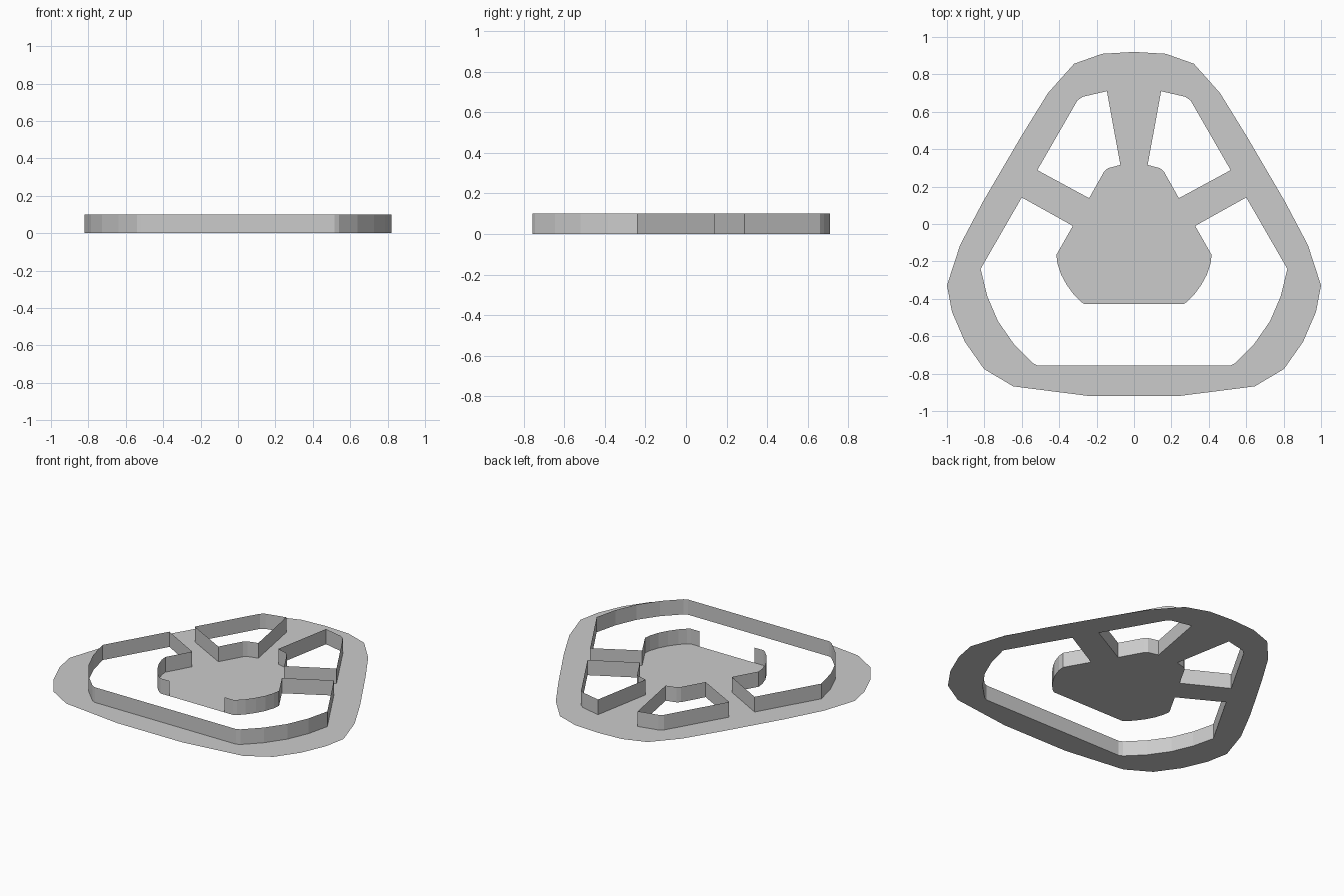
import bpy, bmesh

if "Cube" in bpy.data.objects:
    bpy.data.objects.remove(bpy.data.objects["Cube"])

WALL_HEIGHT = 0.1


def mirrored(half):
    """Close a right-hand half profile by reflecting it across x = 0."""
    return half + [(-x, y) for x, y in reversed(half) if abs(x) > 1e-6]


def finish(bm, name):
    mesh = bpy.data.meshes.new(name)
    bm.to_mesh(mesh)
    bm.free()
    bpy.context.collection.objects.link(bpy.data.objects.new(name, mesh))


# Outer rim, right half from top to bottom
rim = mirrored([(0, .92), (.17, .91), (.32, .857), (.46, .70), (.605, .465),
                (.807, .12), (.93, -.113), (1, -.328), (.973, -.47),
                (.904, -.63), (.802, -.775), (.646, -.868), (.237, -.92)])

# Upper window between the top spoke and the side spoke
window_right = [(.145, .71), (.275, .68), (.303, .66), (.517, .288),
                (.24, .138), (.16, .28), (.14, .298), (.073, .316)]
window_left = [(-x, y) for x, y in window_right]

# Large lower window wrapping around the hub; its last half point begins
# the straight hub edge, which has no wall
window_lower = mirrored([(.515, -.757), (.54, -.745), (.64, -.645),
                         (.727, -.52), (.785, -.385), (.82, -.24),
                         (.60, .142), (.327, -.01), (.415, -.165),
                         (.41, -.21), (.39, -.27), (.36, -.325),
                         (.32, -.38), (.285, -.415), (.265, -.428),
                         (.20, -.428)])
hub_gap = window_lower.index((.20, -.428))

# Flat plate: rim, spokes and hub in one sheet
bm = bmesh.new()
for loop in (rim, window_right, window_left, window_lower):
    verts = [bm.verts.new((x, y, 0)) for x, y in loop]
    for a, b in zip(verts, verts[1:] + verts[:1]):
        bm.edges.new((a, b))
bmesh.ops.triangle_fill(bm, edges=bm.edges[:], use_beauty=True,
                        normal=(0, 0, 1))
bmesh.ops.dissolve_limit(bm, angle_limit=0.01, verts=[], edges=bm.edges[:])
for f in bm.faces:
    f.normal_update()
    if f.normal.z < 0:
        f.normal_flip()
finish(bm, "plate")

# Thin upright walls around each window
bm = bmesh.new()
for loop, gap in ((window_right, None), (window_left, None),
                  (window_lower, hub_gap)):
    low = [bm.verts.new((x, y, 0)) for x, y in loop]
    high = [bm.verts.new((x, y, WALL_HEIGHT)) for x, y in loop]
    for i in range(len(loop)):
        j = (i + 1) % len(loop)
        if i != gap:
            bm.faces.new((low[i], low[j], high[j], high[i]))
bmesh.ops.recalc_face_normals(bm, faces=bm.faces[:])
finish(bm, "window_walls")
